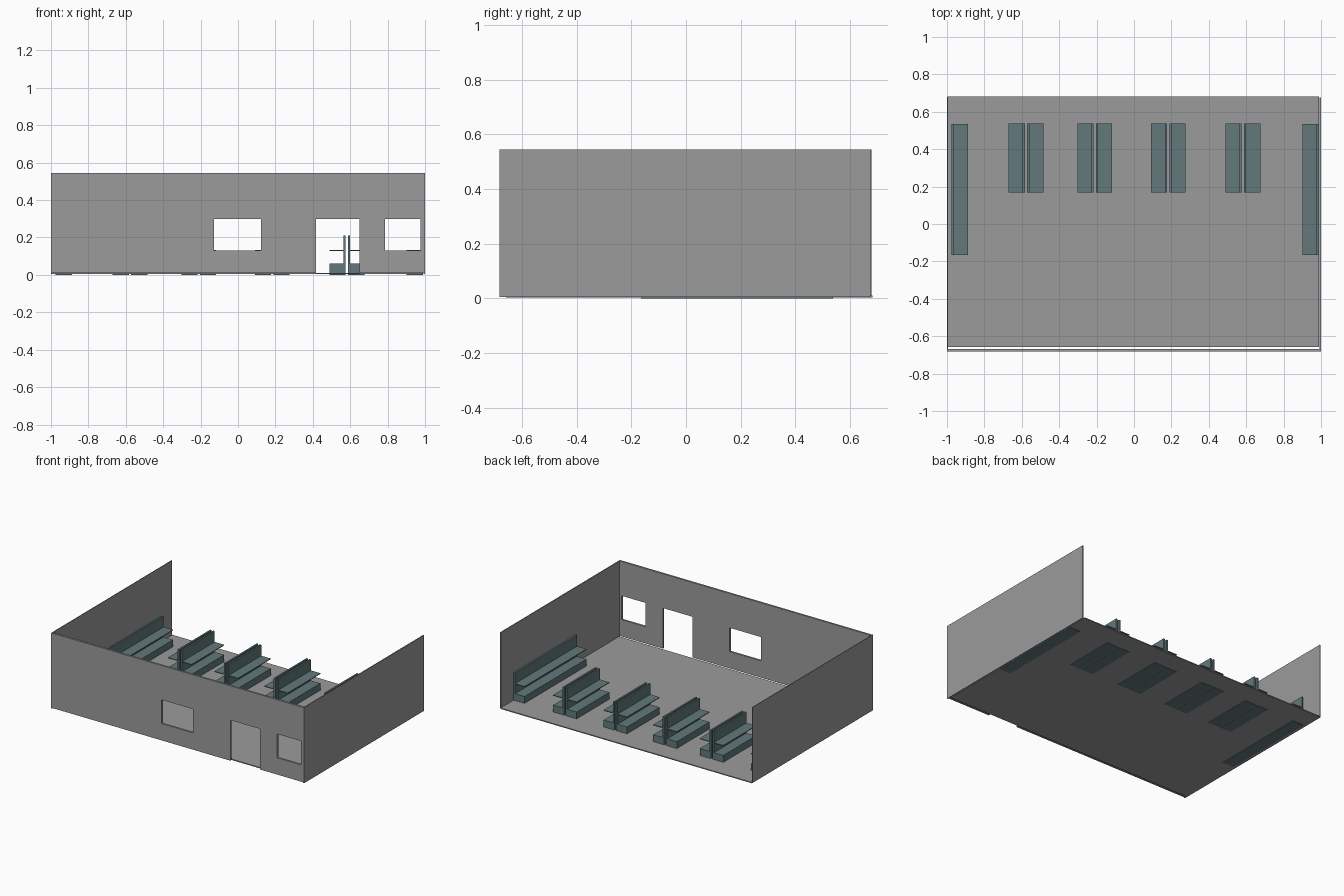
import bpy, bmesh

if "Cube" in bpy.data.objects:
    bpy.data.objects.remove(bpy.data.objects["Cube"])


def material(name, color):
    m = bpy.data.materials.new(name)
    m.diffuse_color = (*color, 1)
    m.use_nodes = True
    m.node_tree.nodes["Principled BSDF"].inputs["Base Color"].default_value = m.diffuse_color
    return m


GREY = material("plaster grey", (0.33, 0.33, 0.33))
TEAL = material("shelf grey teal", (0.122, 0.19, 0.195))


def finish(name, bm, mat):
    bmesh.ops.recalc_face_normals(bm, faces=bm.faces)
    me = bpy.data.meshes.new(name)
    bm.to_mesh(me)
    bm.free()
    me.materials.append(mat)
    ob = bpy.data.objects.new(name, me)
    bpy.context.collection.objects.link(ob)
    return ob


def box(name, mat, x, y, z):
    bm = bmesh.new()
    bmesh.ops.create_cube(bm, size=1)
    for v in bm.verts:
        for i, (lo, hi) in enumerate((x, y, z)):
            v.co[i] = hi if v.co[i] > 0 else lo
    return finish(name, bm, mat)


# Floor slab and side walls
box("floor", GREY, (-0.998, 0.988), (-0.658, 0.682), (0.004, 0.011))
box("left_wall", GREY, (-1.0, -0.995), (-0.682, 0.678), (0.005, 0.545))
box("right_wall", GREY, (0.992, 1.0), (-0.682, 0.675), (0.005, 0.545))


# Front wall: grid of panels with two windows and a door left out
def front_wall():
    holes = [(-0.127, 0.122, 0.13, 0.30), (0.417, 0.65, 0.01, 0.30), (0.787, 0.976, 0.13, 0.30)]
    xs = sorted({-1.0, 1.0} | {h[i] for h in holes for i in (0, 1)})
    zs = [0.01, 0.13, 0.30, 0.545]
    bm = bmesh.new()
    for x0, x1 in zip(xs, xs[1:]):
        for z0, z1 in zip(zs, zs[1:]):
            cx, cz = (x0 + x1) / 2, (z0 + z1) / 2
            if any(a < cx < b and c < cz < d for a, b, c, d in holes):
                continue
            bm.faces.new([bm.verts.new((x, -0.682, z))
                          for x, z in ((x0, z0), (x1, z0), (x1, z1), (x0, z1))])
    bmesh.ops.remove_doubles(bm, verts=bm.verts, dist=0.0005)
    ext = bmesh.ops.extrude_face_region(bm, geom=bm.faces[:], use_keep_orig=True)
    for g in ext["geom"]:
        if isinstance(g, bmesh.types.BMVert):
            g.co.y += 0.014
    finish("front_wall", bm, GREY)


front_wall()


# Shelf unit: base plinth, upright back panel and one thin shelf
def shelf_unit(name, back, side, y):
    def span(a, b):
        return tuple(sorted((back + side * a, back + side * b)))
    box(name + "_base", TEAL, span(0.012, 0.087), y, (0, 0.06))
    box(name + "_back_panel", TEAL, span(0, 0.012), y, (0, 0.21))
    box(name + "_shelf", TEAL, span(0.012, 0.087), y, (0.127, 0.132))


# Long units against the side walls
shelf_unit("left_wall_unit", -0.975, 1, (-0.165, 0.535))
shelf_unit("right_wall_unit", 0.989, -1, (-0.165, 0.535))

# Four back-to-back aisle units
for n, cx in enumerate((-0.578, -0.21, 0.183, 0.582), 1):
    for label, s in (("left", -1), ("right", 1)):
        shelf_unit(f"aisle_{n}_{label}", cx + s * 0.006, s, (0.168, 0.537))
